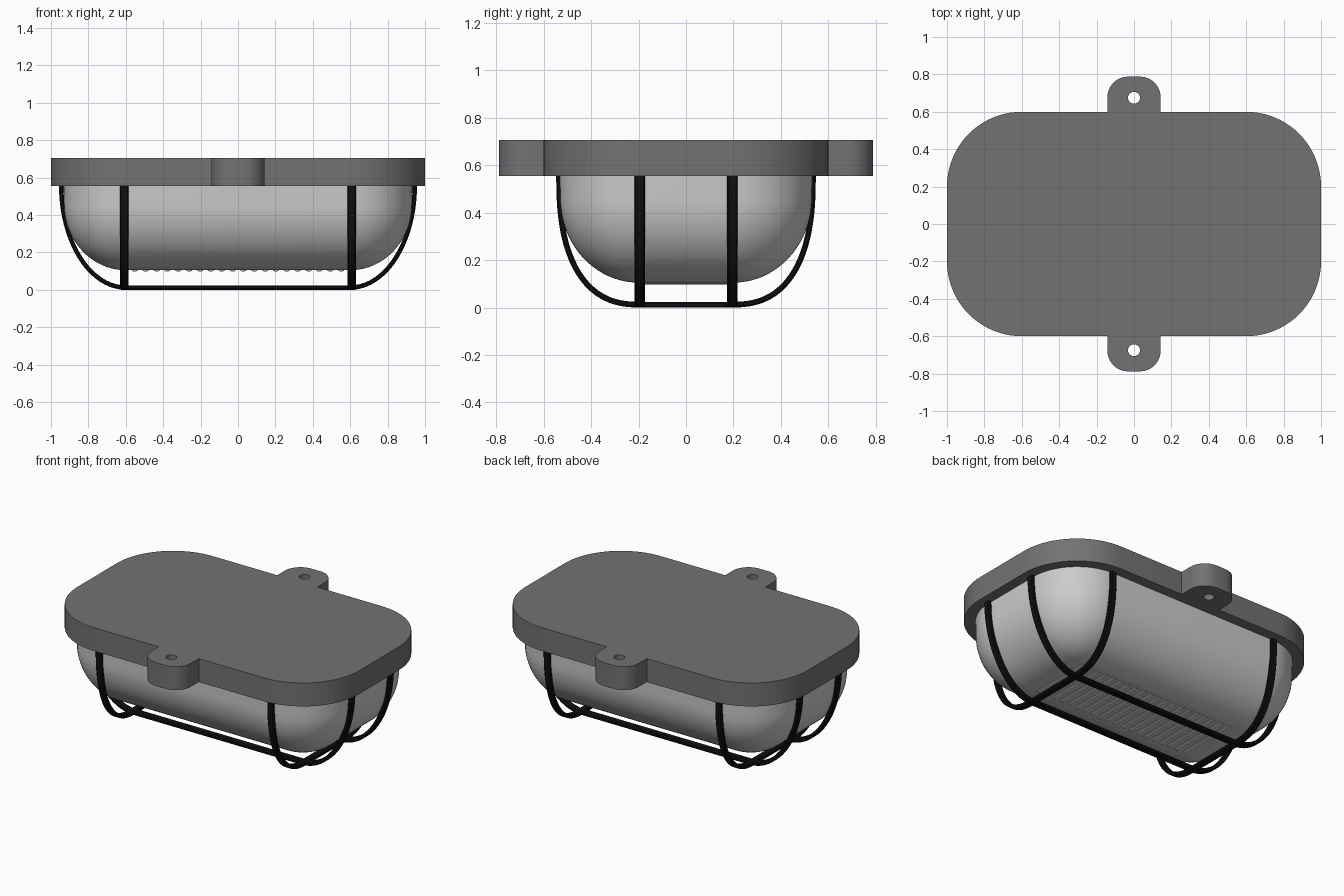
import bpy, bmesh
from math import pi, sin, cos
from mathutils import Vector

if "Cube" in bpy.data.objects:
    bpy.data.objects.remove(bpy.data.objects["Cube"])


def material(name, rgb):
    m = bpy.data.materials.new(name)
    m.diffuse_color = (*rgb, 1)
    m.use_nodes = True
    m.node_tree.nodes["Principled BSDF"].inputs["Base Color"].default_value = m.diffuse_color
    return m


def finish(bm, name, mat=None, angle=35):
    bmesh.ops.recalc_face_normals(bm, faces=bm.faces)
    me = bpy.data.meshes.new(name)
    bm.to_mesh(me)
    bm.free()
    ob = bpy.data.objects.new(name, me)
    bpy.context.collection.objects.link(ob)
    if mat:
        me.materials.append(mat)
    bpy.ops.object.select_all(action='DESELECT')
    bpy.context.view_layer.objects.active = ob
    ob.select_set(True)
    bpy.ops.object.shade_smooth_by_angle(angle=angle * pi / 180)
    return ob


def arc(cx, cy, r, start, n):
    return [(cx + r * cos(start + i * pi / 2 / n), cy + r * sin(start + i * pi / 2 / n))
            for i in range(n + 1)]


def rounded_rect(hx, hy, r, n=16):
    return (arc(hx, hy, r, 0, n) + arc(-hx, hy, r, pi / 2, n)
            + arc(-hx, -hy, r, pi, n) + arc(hx, -hy, r, 1.5 * pi, n))


grey = material("housing_grey", (0.17, 0.17, 0.17))
black = material("cage_black", (0.005, 0.005, 0.005))

# Back plate: rounded rectangle with a mounting ear on each long side
Z0, Z1 = 0.555, 0.705
half = (arc(0.6, 0.2, 0.4, 0, 20) + [(0.142, 0.6)]
        + arc(0.032, 0.678, 0.11, 0, 10) + arc(-0.032, 0.678, 0.11, pi / 2, 10)
        + [(-0.142, 0.6)] + arc(-0.6, 0.2, 0.4, pi / 2, 20))
outline = half + [(-x, -y) for x, y in half]
bm = bmesh.new()
face = bm.faces.new([bm.verts.new((x, y, Z0)) for x, y in outline])
ext = bmesh.ops.extrude_face_region(bm, geom=[face])
bmesh.ops.translate(bm, vec=(0, 0, Z1 - Z0),
                    verts=[v for v in ext["geom"] if isinstance(v, bmesh.types.BMVert)])
plate = finish(bm, "back_plate", grey)

# Screw holes through the ears
for y in (-0.675, 0.675):
    bpy.ops.mesh.primitive_cylinder_add(vertices=24, radius=0.032, depth=0.5,
                                        location=(0, y, 0.63))
    cutter = bpy.context.object
    cutter.name = "screw_hole_cutter"
    cutter.hide_render = True
    mod = plate.modifiers.new("screw_hole", 'BOOLEAN')
    mod.operation, mod.solver, mod.object = 'DIFFERENCE', 'EXACT', cutter
    bpy.context.view_layer.objects.active = plate
    bpy.ops.object.modifier_apply(modifier=mod.name)
    bpy.data.objects.remove(cutter)

# Glass cover: stacked rounded rectangles shrinking to a flat bottom
R, BOTTOM, SPRING = 0.33, 0.105, 0.46
bm = bmesh.new()
levels = [(R + 0.003, Z0 + 0.01)]
levels += [(R * cos(i * pi / 40), SPRING - (SPRING - BOTTOM) * sin(i * pi / 40))
           for i in range(21)]
rings = [[bm.verts.new((x, y, z)) for x, y in rounded_rect(0.6, 0.2, r)] for r, z in levels]
for a, b in zip(rings, rings[1:]):
    for i in range(len(a)):
        j = (i + 1) % len(a)
        bm.faces.new((a[i], a[j], b[j], b[i]))
bm.faces.new(rings[0])
bm.faces.new(rings[-1])
bmesh.ops.remove_doubles(bm, verts=bm.verts, dist=1e-5)
finish(bm, "glass_cover")

# Fine ribs across the flat bottom of the glass
bm = bmesh.new()
for i in range(20):
    x = (i - 9.5) * 0.058
    prof = [(x + 0.018 * cos(pi + k * pi / 6), 0.107 + 0.009 * sin(pi + k * pi / 6))
            for k in range(7)]
    ends = [[bm.verts.new((px, y, pz)) for px, pz in prof] for y in (-0.205, 0.205)]
    for k in range(7):
        n = (k + 1) % 7
        bm.faces.new((ends[0][k], ends[0][n], ends[1][n], ends[1][k]))
    bm.faces.new(ends[0])
    bm.faces.new(ends[1])
finish(bm, "glass_ribs")


# Wire cage: a flattened bar swept along a U-shaped path
def cage_bar(name, along_x, offset, flat, power):
    a, b, top = 0.345, 0.544, 0.556
    quarter = [(flat + a * cos(i * pi / 40) ** (2 / power),
                top - b * sin(i * pi / 40) ** (2 / power)) for i in range(20)]
    quarter.append((flat, top - b))
    quarter = [(flat + a, top + 0.02)] + quarter
    path = [Vector((-u, z)) for u, z in quarter] + [Vector(p) for p in reversed(quarter)]
    w, t = 0.0225, 0.012
    section = [(w, t * 0.45), (w * 0.75, t), (-w * 0.75, t), (-w, t * 0.45),
               (-w, -t * 0.45), (-w * 0.75, -t), (w * 0.75, -t), (w, -t * 0.45)]
    bm = bmesh.new()
    rings = []
    for i, p in enumerate(path):
        d = (path[min(i + 1, len(path) - 1)] - path[max(i - 1, 0)]).normalized()
        nrm = Vector((-d.y, d.x))
        ring = []
        for side, depth in section:
            q = p + nrm * depth
            co = (q.x, offset + side, q.y) if along_x else (offset + side, q.x, q.y)
            ring.append(bm.verts.new(co))
        rings.append(ring)
    for r0, r1 in zip(rings, rings[1:]):
        for k in range(8):
            n = (k + 1) % 8
            bm.faces.new((r0[k], r0[n], r1[n], r1[k]))
    bm.faces.new(rings[0])
    bm.faces.new(rings[-1])
    finish(bm, name, black)


for s, side in ((-1, "a"), (1, "b")):
    cage_bar("cage_long_bar_" + side, True, s * 0.195, 0.6, 2.0)
    cage_bar("cage_cross_bar_" + side, False, s * 0.608, 0.19, 2.5)
